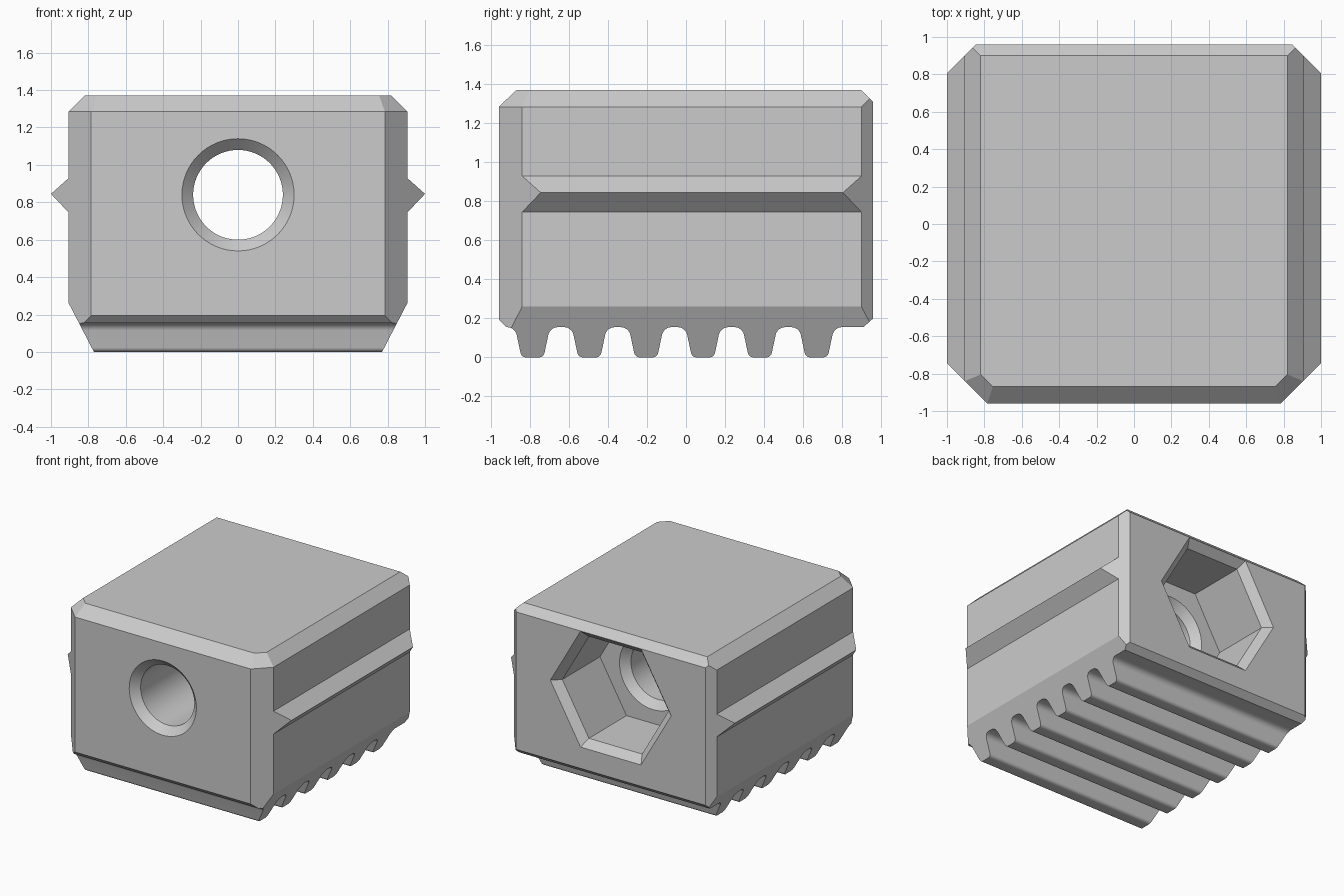
import bpy, bmesh
from math import sin, cos, tan, radians, pi
from mathutils import Vector

cube = bpy.data.objects.get("Cube")
if cube:
    bpy.data.objects.remove(cube, do_unlink=True)

grey = bpy.data.materials.new("plain grey")
grey.use_nodes = True
grey.diffuse_color = (0.6, 0.6, 0.6, 1)
grey.node_tree.nodes["Principled BSDF"].inputs["Base Color"].default_value = (0.6, 0.6, 0.6, 1)


def loft(name, rings):
    """Closed solid through a list of rings with equal point counts."""
    bm = bmesh.new()
    loops = [[bm.verts.new(p) for p in ring] for ring in rings]
    for a, b in zip(loops, loops[1:]):
        for i in range(len(a)):
            j = (i + 1) % len(a)
            bm.faces.new((a[i], a[j], b[j], b[i]))
    bm.faces.new(loops[0][::-1])
    bm.faces.new(loops[-1])
    bmesh.ops.recalc_face_normals(bm, faces=bm.faces)
    mesh = bpy.data.meshes.new(name)
    bm.to_mesh(mesh)
    bm.free()
    obj = bpy.data.objects.new(name, mesh)
    mesh.materials.append(grey)
    bpy.context.collection.objects.link(obj)
    return obj


def prism(name, points, place, low, high):
    return loft(name, [[place(a, b, d) for a, b in points] for d in (low, high)])


def bore(name, steps, sides):
    """Turned cutter along y at the hole height; steps are (radius, y)."""
    angles = [2 * pi * i / sides for i in range(sides)]
    return loft(name, [[(r * cos(t), y, HOLE_Z + r * sin(t)) for t in angles] for r, y in steps])


def both_sides(half):
    return half + [(-a, b) for a, b in reversed(half)]


def arc(cx, cz, r, start, end, steps=8):
    return [(cx + r * cos(radians(start + (end - start) * i / steps)),
             cz + r * sin(radians(start + (end - start) * i / steps))) for i in range(steps + 1)]


def combine(obj, cutter, operation):
    mod = obj.modifiers.new(operation, 'BOOLEAN')
    mod.object, mod.operation, mod.solver = cutter, operation, 'EXACT'
    bpy.context.view_layer.objects.active = obj
    bpy.ops.object.modifier_apply(modifier=mod.name)
    bpy.data.objects.remove(cutter, do_unlink=True)


HOLE_Z = 0.84
BASE_Z = 0.155

# Body: front outline with side ridges and tapered foot, run front to back
front = both_sides([(0.76, -0.02), (0.905, 0.26), (0.905, 0.745), (1.0, 0.845),
                    (0.905, 0.93), (0.905, 1.285), (0.79, 1.40)])
body = prism("jaw_block", front, lambda a, b, d: (a, d, b), -1, 1)

# Top chamfers over the two front corners
bm = bmesh.new()
bm.from_mesh(body.data)
for side in (1, -1):
    cut = bmesh.ops.bisect_plane(
        bm, geom=bm.verts[:] + bm.edges[:] + bm.faces[:], clear_outer=True,
        plane_co=(side * 0.905, -0.84, 1.285),
        plane_no=Vector((side * 0.707, -0.707, 1)).normalized())
    edges = [e for e in cut["geom_cut"] if isinstance(e, bmesh.types.BMEdge)]
    bmesh.ops.holes_fill(bm, edges=edges, sides=0)
bmesh.ops.recalc_face_normals(bm, faces=bm.faces)
bm.to_mesh(body.data)
bm.free()

# Side outline: chamfered ends and a row of rounded teeth underneath
slope, foot_r = 12, 0.03
right = arc(0.13, BASE_Z - 0.05, 0.05, 90, 180 - slope)
foot_x = right[-1][0] - (right[-1][1] - 0.024) * tan(radians(slope)) - foot_r * cos(radians(slope))
right += arc(foot_x, foot_r, foot_r, -slope, -90)
tooth = [(-a, b) for a, b in right] + right[::-1]
side_outline = [(-0.96, 0.195), (-0.92, BASE_Z)]
for i in range(6):
    side_outline += [(-0.787 + 0.2914 * i + a, b) for a, b in tooth]
side_outline += [(0.91, BASE_Z), (0.96, 0.2), (0.96, 1.31), (0.9, 1.37), (-0.87, 1.37), (-0.96, 1.285)]
combine(body, prism("side_cutter", side_outline, lambda a, b, d: (d, a, b), -1.1, 1.1), 'INTERSECT')

# Plan outline: large front and small back corner chamfers
plan = both_sides([(0.735, -1.01), (1.05, -0.695), (1.05, 0.755), (0.795, 1.01)])
combine(body, prism("plan_cutter", plan, lambda a, b, d: (a, b, d), -0.1, 1.5), 'INTERSECT')

# Hexagonal nut pocket in the back and countersunk bolt hole through the front
combine(body, bore("nut_pocket", [(0.475, 0.42), (0.475, 0.9), (0.562, 0.98)], 6), 'DIFFERENCE')
combine(body, bore("bolt_hole", [(0.32, -0.98), (0.24, -0.9), (0.24, 0.36), (0.32, 0.44)], 64), 'DIFFERENCE')

# Smooth rounded teeth and bore, keep all bevels crisp
bpy.ops.object.select_all(action='DESELECT')
body.select_set(True)
bpy.context.view_layer.objects.active = body
bpy.ops.object.shade_smooth_by_angle(angle=radians(20))
